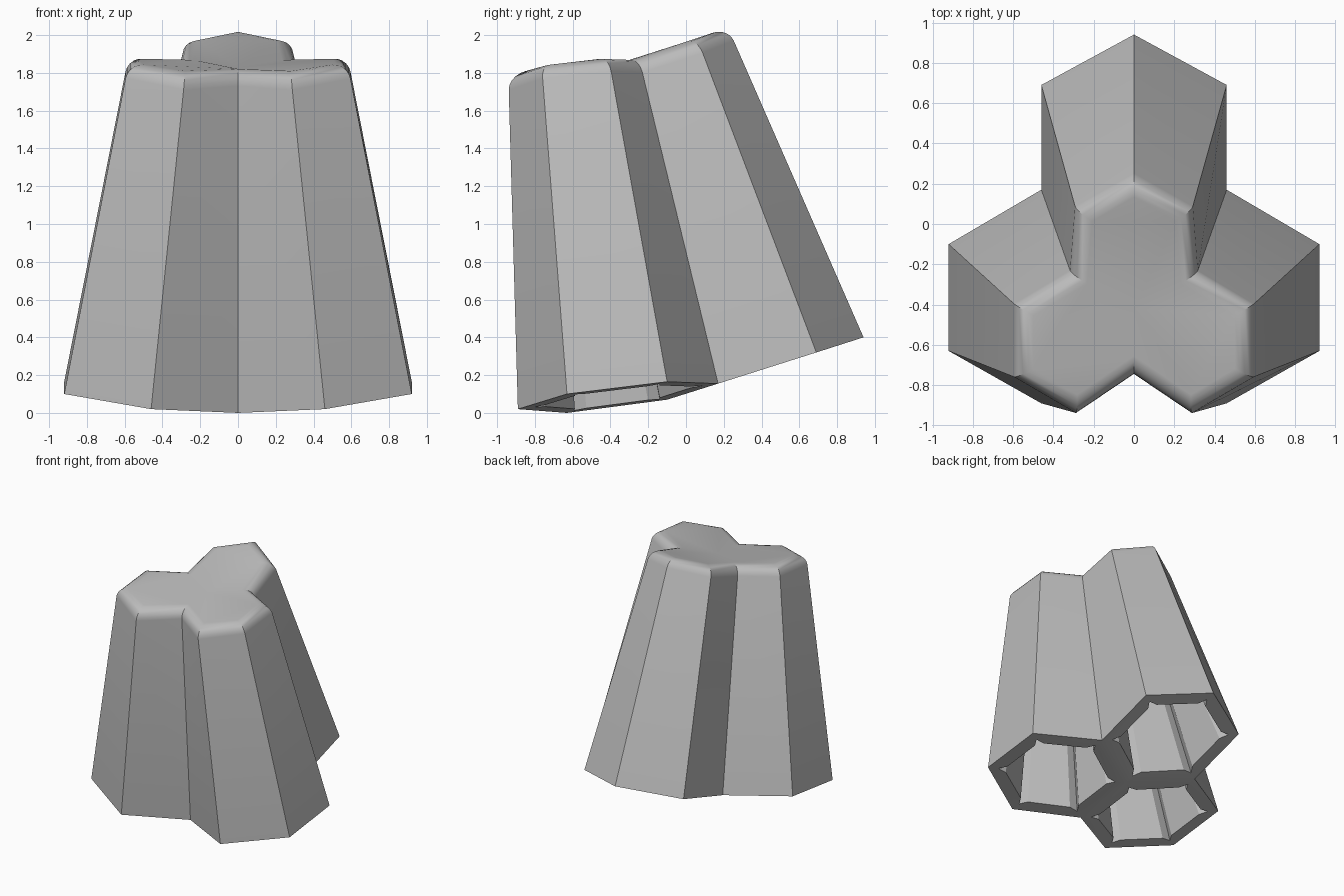
import bpy
import bmesh
import math
from mathutils import Vector

cube = bpy.data.objects.get("Cube")
if cube:
    bpy.data.objects.remove(cube, do_unlink=True)

grey = bpy.data.materials.new("plain grey")
grey.use_nodes = True
colour = (0.5, 0.5, 0.5, 1)
grey.diffuse_color = colour
grey.node_tree.nodes["Principled BSDF"].inputs["Base Color"].default_value = colour

# Right half of the cell corners: bottom point, then top point
corners = {
    "back": ((0, .94, .40), (0, .22, 2.045)),
    "back_side": ((.46, .69, .32), (.285, .06, 1.98)),
    "notch": ((.46, .17, .155), (.31, -.25, 1.88)),
    "side_rear": ((.92, -.10, .165), (.58, -.41, 1.885)),
    "side_front": ((.92, -.63, .10), (.58, -.765, 1.85)),
    "front": ((.46, -.89, .02), (.28, -.94, 1.79)),
    "front_notch": ((0, -.63, 0), (0, -.75, 1.81)),
    "middle": ((0, -.10, .07), (0, -.42, 1.83)),
}
points = {}
for name, pair in corners.items():
    points[name] = [Vector(p) for p in pair]
    points[name + "_m"] = [Vector((-p[0], p[1], p[2])) for p in pair]
for name in ("back", "front_notch", "middle"):
    points[name + "_m"] = points[name]

right_cell = ["notch", "middle", "front_notch", "front", "side_front", "side_rear"]
cells = [
    ["back", "back_side_m", "notch_m", "middle", "notch", "back_side"],
    right_cell,
    [n + "_m" for n in reversed(right_cell)],
]

bm = bmesh.new()
made = {}


def vert(co):
    """Reuse the vertex already at this place."""
    key = tuple(round(c, 4) for c in co)
    if key not in made:
        made[key] = bm.verts.new(co)
    return made[key]


def hole_ring(cell, level, flat, tip, drop):
    """Hexagonal opening with a small groove in every corner."""
    outer = [points[n][level] for n in cell]
    centre = sum(outer, Vector()) / 6
    axis = Vector((0, 0, drop))
    ring = []
    for i in range(6):
        a, b = (centre + (outer[k] - centre) * flat for k in (i, (i + 1) % 6))
        ring += [centre + (outer[i] - centre) * tip, a.lerp(b, .1), a.lerp(b, .9)]
    return [vert(p - axis) for p in ring]


# Cells: closed tops, open bottoms and grooved hollow interiors
top_faces = []
for cell in cells:
    low = [vert(points[n][0]) for n in cell]
    top_faces.append(bm.faces.new([vert(points[n][1]) for n in cell]))
    mouth = hole_ring(cell, 0, .77, .85, 0)
    ceiling = hole_ring(cell, 1, .65, .74, .13)
    for i in range(6):
        rim = [mouth[(3 * i + k) % 18] for k in (3, 2, 1, 0)]
        bm.faces.new([low[i], low[(i + 1) % 6]] + rim)
    for i in range(18):
        j = (i + 1) % 18
        bm.faces.new([mouth[i], mouth[j], ceiling[j], ceiling[i]])
    bm.faces.new(ceiling)

# Outer walls around the cluster
half = ["back", "back_side", "notch", "side_rear", "side_front", "front", "front_notch"]
outline = half + [n + "_m" for n in reversed(half[1:-1])]
for a, b in zip(outline, outline[1:] + outline[:1]):
    bm.faces.new([vert(points[a][0]), vert(points[b][0]),
                  vert(points[b][1]), vert(points[a][1])])

# Rounded top rim
bmesh.ops.recalc_face_normals(bm, faces=bm.faces[:])
tops = set(top_faces)
rim_edges = [e for e in bm.edges
             if len(e.link_faces) == 2 and sum(f in tops for f in e.link_faces) == 1]
bmesh.ops.bevel(bm, geom=rim_edges, offset=.08, offset_type='OFFSET',
                segments=5, profile=.5, affect='EDGES')
bmesh.ops.recalc_face_normals(bm, faces=bm.faces[:])

mesh = bpy.data.meshes.new("cell_cluster")
bm.to_mesh(mesh)
bm.free()
mesh.materials.append(grey)
cluster = bpy.data.objects.new("cell_cluster", mesh)
bpy.context.collection.objects.link(cluster)
bpy.context.view_layer.objects.active = cluster
cluster.select_set(True)
bpy.ops.object.shade_smooth_by_angle(angle=math.radians(30))
